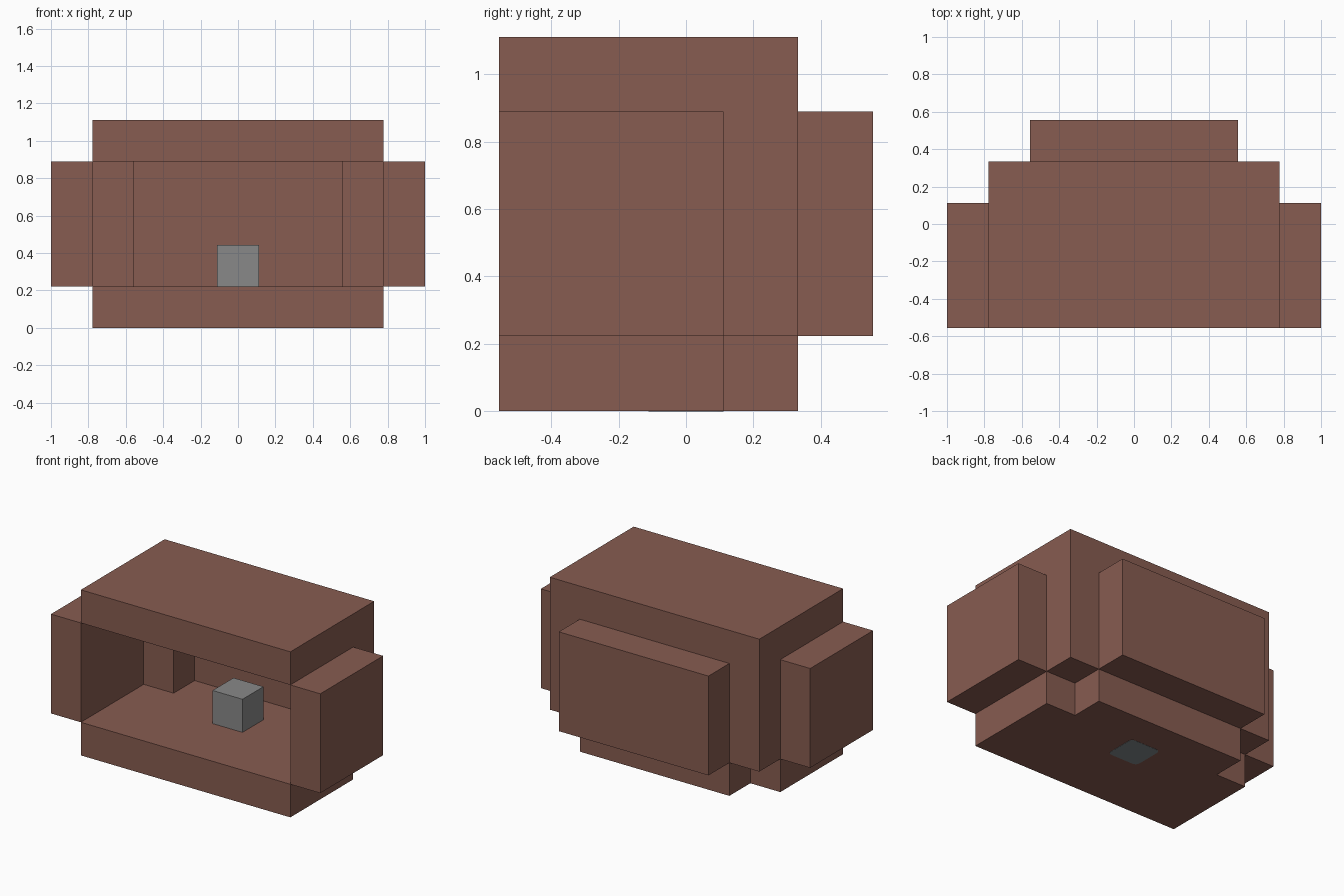
import bpy
import bmesh

old = bpy.data.objects.get("Cube")
if old:
    bpy.data.objects.remove(old, do_unlink=True)

U = 2 / 9  # one block


def material(name, rgb):
    m = bpy.data.materials.new(name)
    m.use_nodes = True
    m.diffuse_color = (*rgb, 1)
    m.node_tree.nodes["Principled BSDF"].inputs["Base Color"].default_value = (*rgb, 1)
    return m


brown = material("brick brown", (0.245, 0.107, 0.082))
grey = material("stone grey", (0.25, 0.25, 0.25))
slate = material("slate grey", (0.22, 0.25, 0.26))


def finish(name, bm, mat):
    bmesh.ops.recalc_face_normals(bm, faces=bm.faces)
    mesh = bpy.data.meshes.new(name)
    bm.to_mesh(mesh)
    bm.free()
    mesh.materials.append(mat)
    ob = bpy.data.objects.new(name, mesh)
    bpy.context.collection.objects.link(ob)
    return ob


def prism(name, outline, z0, z1, mat):
    """Extrude a plan outline, given in blocks, from z0 to z1."""
    bm = bmesh.new()
    face = bm.faces.new([bm.verts.new((x * U, y * U, z0 * U)) for x, y in outline])
    top = bmesh.ops.extrude_face_region(bm, geom=[face])["geom"]
    verts = [v for v in top if isinstance(v, bmesh.types.BMVert)]
    bmesh.ops.translate(bm, verts=verts, vec=(0, 0, (z1 - z0) * U))
    return finish(name, bm, mat)


def box(name, x0, x1, y0, y1, z0, z1, mat):
    return prism(name, [(x0, y0), (x1, y0), (x1, y1), (x0, y1)], z0, z1, mat)


# Floor with notched back corners, and the full roof
half = [(3.5, -2.5), (3.5, 0.5), (2.5, 0.5), (2.5, 1.5)]
prism("floor", half + [(-x, y) for x, y in reversed(half)], 0, 1, brown)
box("roof", -3.5, 3.5, -2.5, 1.5, 4, 5, brown)

# Back wall, side walls and inner corner posts
box("back_wall", -2.5, 2.5, 1.5, 2.5, 1, 4, brown)
for side, s in (("left", 1), ("right", -1)):
    x0, x1 = sorted((3.5 * s, 4.5 * s))
    box(side + "_wall", x0, x1, -2.5, 0.5, 1, 4, brown)
    x0, x1 = sorted((2.5 * s, 3.5 * s))
    box(side + "_corner_post", x0, x1, 0.5, 1.5, 1, 4, brown)

# Stone block on the floor
box("centre_block", -0.5, 0.5, -0.5, 0.5, 1, 2, grey)

# Rounded plate on the underside of the floor
plate = box("underside_plate", -0.5, 0.5, -0.5, 0.5, -0.005, 0.02, slate)
bm = bmesh.new()
bm.from_mesh(plate.data)
upright = [e for e in bm.edges if abs(e.verts[0].co.z - e.verts[1].co.z) > 0.001]
bmesh.ops.bevel(bm, geom=upright, offset=0.13 * U, segments=4, profile=0.5,
                affect='EDGES', clamp_overlap=True)
bm.to_mesh(plate.data)
bm.free()
